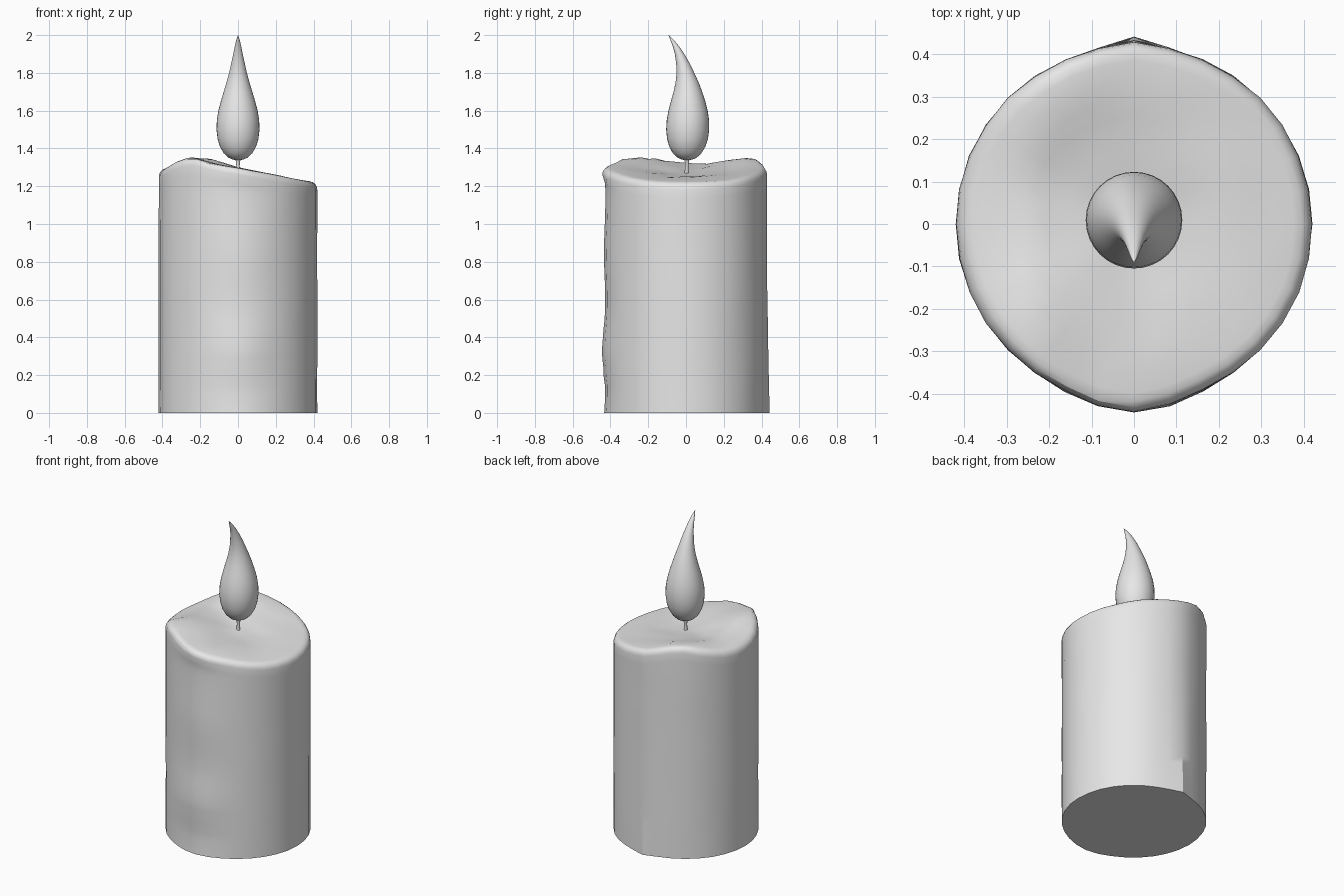
import bpy, math
from mathutils import Vector, noise

if "Cube" in bpy.data.objects:
    bpy.data.objects.remove(bpy.data.objects["Cube"])

wax = bpy.data.materials.new("light grey")
wax.diffuse_color = (0.8, 0.8, 0.8, 1)
wax.use_nodes = True
wax.node_tree.nodes["Principled BSDF"].inputs["Base Color"].default_value = wax.diffuse_color
SIDES = 32


def loft(name, rings, angle=30):
    """Skin a stack of equally sized rings and cap both ends."""
    n = len(rings[0])
    verts = [p for ring in rings for p in ring]
    faces = [(k * n + i, k * n + (i + 1) % n, (k + 1) * n + (i + 1) % n, (k + 1) * n + i)
             for k in range(len(rings) - 1) for i in range(n)]
    faces.append(tuple(reversed(range(n))))
    faces.append(tuple(range(len(verts) - n, len(verts))))
    mesh = bpy.data.meshes.new(name)
    mesh.from_pydata(verts, [], faces)
    mesh.materials.append(wax)
    obj = bpy.data.objects.new(name, mesh)
    bpy.context.collection.objects.link(obj)
    bpy.ops.object.select_all(action='DESELECT')
    obj.select_set(True)
    bpy.context.view_layer.objects.active = obj
    bpy.ops.object.shade_smooth_by_angle(angle=math.radians(angle))
    return obj


def round_rings(rows, n):
    """Circles from rows of (z, radius, centre y)."""
    return [[(r * math.cos(t), cy + r * math.sin(t), z)
             for t in (2 * math.pi * i / n for i in range(n))] for z, r, cy in rows]


def bump(d, width):
    return math.exp(-(d / width) ** 2)


def body_radius(t, z):
    """Round column with a lumpy drip at the front and a ridge at the back."""
    front = abs((t + math.pi / 2 + math.pi) % (2 * math.pi) - math.pi)
    back = abs((t - math.pi / 2 + math.pi) % (2 * math.pi) - math.pi)
    drip = 0.006 + 0.018 * bump(z - 0.33, 0.15) + 0.008 * bump(z - 0.85, 0.18)
    drip += 0.018 * bump(z - 1.27, 0.04) + 0.007 * bump(z, 0.06)
    drip += 0.002 * math.sin(z * 75) * bump(z - 0.25, 0.17)
    ridge = 0.009 + 0.013 * bump(z, 0.4)
    r = 0.42 + drip * bump(front, 0.36) + ridge * bump(back, 0.15)
    return r + 0.0025 * noise.noise(Vector((4 * math.cos(t), 4 * math.sin(t), 3 * z)))


def top_height(x, y):
    """Sloping melted surface with a shallow bowl and two raised lips."""
    r = math.hypot(x, y)
    z = 1.298 - 0.19 * x - 0.55 * max(0, -0.25 - x)
    z -= 0.025 * bump(r, 0.2)
    z += 0.012 * bump(math.hypot(x + 0.26, y + 0.22), 0.12)
    z += 0.018 * bump(math.hypot(x + 0.13, y - 0.33), 0.11)
    z -= 0.022 * bump(math.hypot(x + 0.22, y - 0.06), 0.13)
    return z + 0.005 * noise.noise(Vector((9 * x, 9 * y, 0.5)))


# Candle body: wall rings, rounded rim, melted top
angles = [2 * math.pi * i / SIDES for i in range(SIDES)]
rings = []
WALL = 26
for k in range(WALL + 1):
    ring = []
    for t in angles:
        c, s = math.cos(t), math.sin(t)
        z = (top_height(0.42 * c, 0.42 * s) - 0.035) * k / WALL
        r = body_radius(t, z)
        ring.append((r * c, r * s, z))
    rings.append(ring)
for f, drop in [(0.993, 0.02), (0.975, 0.008), (0.945, 0.001)] + [(0.9 - 0.1 * i, 0) for i in range(9)] + [(0.03, 0)]:
    ring = []
    for t in angles:
        c, s = math.cos(t), math.sin(t)
        r = f * body_radius(t, top_height(0.42 * c, 0.42 * s) - 0.035)
        ring.append((r * c, r * s, top_height(r * c, r * s) - drop))
    rings.append(ring)
loft("candle_body", rings)

# Wick
loft("wick", round_rings([(1.25, 0.013, 0.003), (1.28, 0.010, 0.003), (1.31, 0.009, 0.004),
                          (1.335, 0.012, 0.005), (1.36, 0.018, 0.006)], 12))

# Flame: teardrop whose tip leans forward
flame = [(1.338, 0.004, 0.006), (1.341, 0.028, 0.006), (1.352, 0.052, 0.006), (1.375, 0.076, 0.006),
         (1.41, 0.096, 0.007), (1.45, 0.108, 0.008), (1.50, 0.114, 0.009), (1.55, 0.112, 0.010),
         (1.60, 0.104, 0.011), (1.65, 0.091, 0.011), (1.70, 0.076, 0.010), (1.75, 0.061, 0.006),
         (1.80, 0.047, -0.003), (1.85, 0.036, -0.016), (1.90, 0.025, -0.034),
         (1.94, 0.017, -0.053), (1.975, 0.009, -0.074), (2.0, 0.001, -0.092)]
loft("flame", round_rings(flame, 32), 50)
